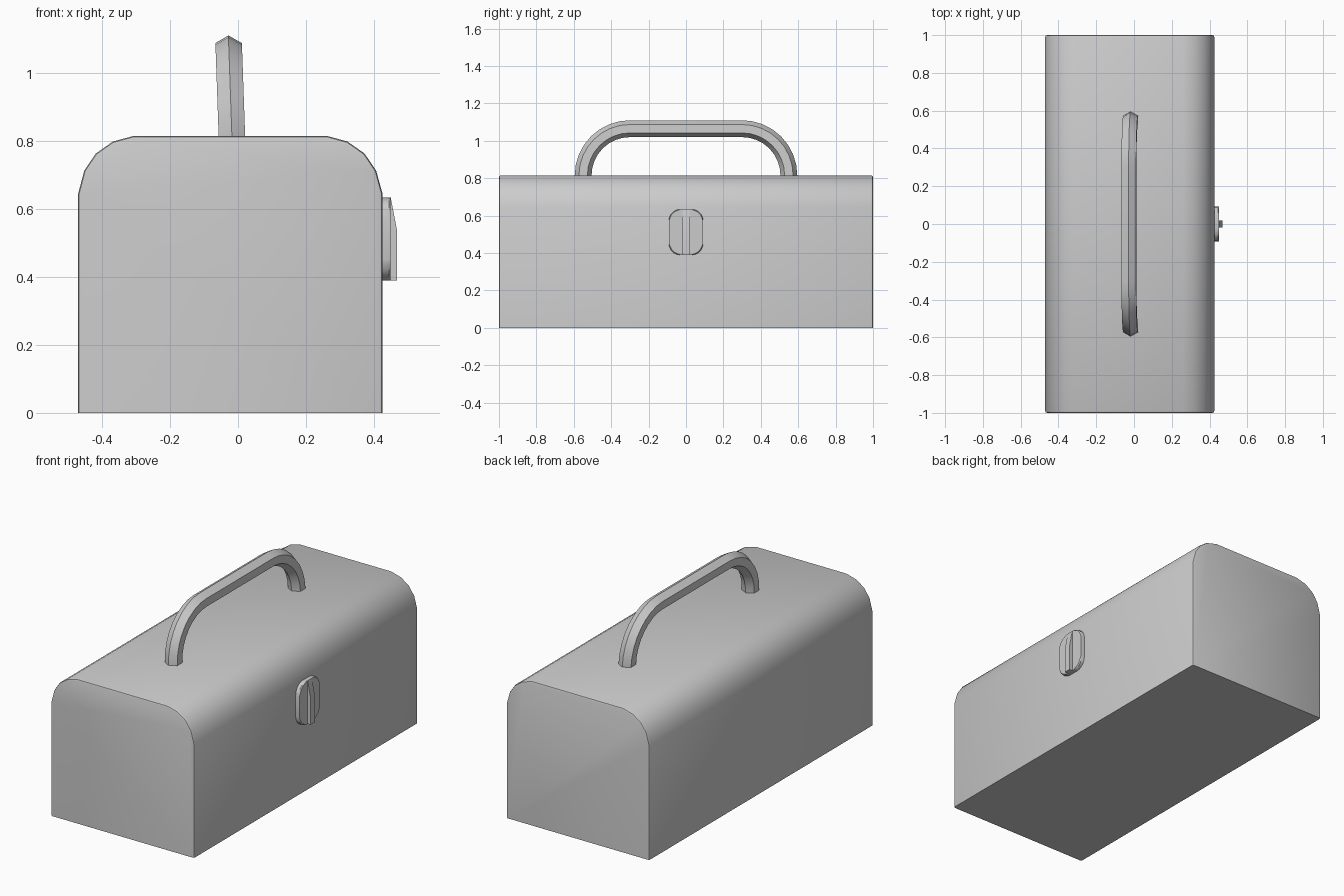
import bpy, bmesh
from math import sin, cos, pi, radians

if "Cube" in bpy.data.objects:
    bpy.data.objects.remove(bpy.data.objects["Cube"])


def finish(bm, name, angle=35):
    bmesh.ops.recalc_face_normals(bm, faces=bm.faces)
    mesh = bpy.data.meshes.new(name)
    bm.to_mesh(mesh)
    bm.free()
    obj = bpy.data.objects.new(name, mesh)
    bpy.context.collection.objects.link(obj)
    bpy.ops.object.select_all(action='DESELECT')
    bpy.context.view_layer.objects.active = obj
    obj.select_set(True)
    bpy.ops.object.shade_smooth_by_angle(angle=radians(angle))
    return obj


def loft(rings):
    """Closed skin through a list of equal-length point rings, capped at both ends."""
    bm = bmesh.new()
    vs = [[bm.verts.new(p) for p in ring] for ring in rings]
    n = len(vs[0])
    for a, b in zip(vs, vs[1:]):
        for i in range(n):
            j = (i + 1) % n
            bm.faces.new((a[i], a[j], b[j], b[i]))
    bm.faces.new(vs[0])
    bm.faces.new(vs[-1])
    return bm


# Body: rounded-top profile along y, with softened end rims
profile = [(-0.47, 0), (0.425, 0), (0.425, 0.645), (0.406, 0.713), (0.372, 0.763),
           (0.322, 0.798), (0.26, 0.815), (-0.305, 0.815), (-0.368, 0.798),
           (-0.418, 0.763), (-0.452, 0.713), (-0.47, 0.645)]
bm = loft([[(x, y, z) for x, z in profile] for y in (-1, 1)])
rim = [e for e in bm.edges
       if abs(e.verts[0].co.y - e.verts[1].co.y) < 1e-6
       and max(v.co.z for v in e.verts) > 0.01]
bmesh.ops.bevel(bm, geom=rim, offset=0.01, segments=2, profile=0.5, affect='EDGES')
finish(bm, "box_body")

# Handle: hexagonal bar swept over two quarter arcs, leaning slightly to -x
STEPS, R, TUBE = 8, 0.25, 0.045
path = [(0.55, 0.79, 0.0)]
path += [(0.30 + R * cos(a), 0.815 + R * sin(a), a)
         for a in (i * pi / 2 / STEPS for i in range(STEPS + 1))]
path += [(-y, z, pi - a) for y, z, a in reversed(path)]
rings = []
for y, z, a in path:
    ring = []
    for k in range(6):
        t = k * pi / 3
        out, side = TUBE * cos(t), TUBE * sin(t)
        pz = z + out * sin(a)
        ring.append((-0.018 + side - 0.035 * (pz - 0.815), y + out * cos(a), pz))
    rings.append(ring)
finish(loft(rings), "carry_handle")

# Latch plate: rounded rectangle with a bevelled front rim
W, H, CR, ZC = 0.092, 0.122, 0.062, 0.512
outline = []
for q, (sy, sz) in enumerate([(1, 1), (-1, 1), (-1, -1), (1, -1)]):
    for i in range(6):
        a = (q + i / 5) * pi / 2
        outline.append((sy * (W - CR) + CR * cos(a), ZC + sz * (H - CR) + CR * sin(a)))
bm = loft([[(x, y, z) for y, z in outline] for x in (0.415, 0.449)])
rim = [e for e in bm.edges if all(v.co.x > 0.44 for v in e.verts)]
bmesh.ops.bevel(bm, geom=rim, offset=0.005, segments=1, affect='EDGES')
finish(bm, "latch_plate")

# Latch fin: vertical ridge tapering into the plate at the top
fin = [(0.44, 0.39), (0.468, 0.39), (0.468, 0.535), (0.449, 0.634), (0.44, 0.634)]
finish(loft([[(x, y, z) for x, z in fin] for y in (-0.019, 0.019)]), "latch_fin")
